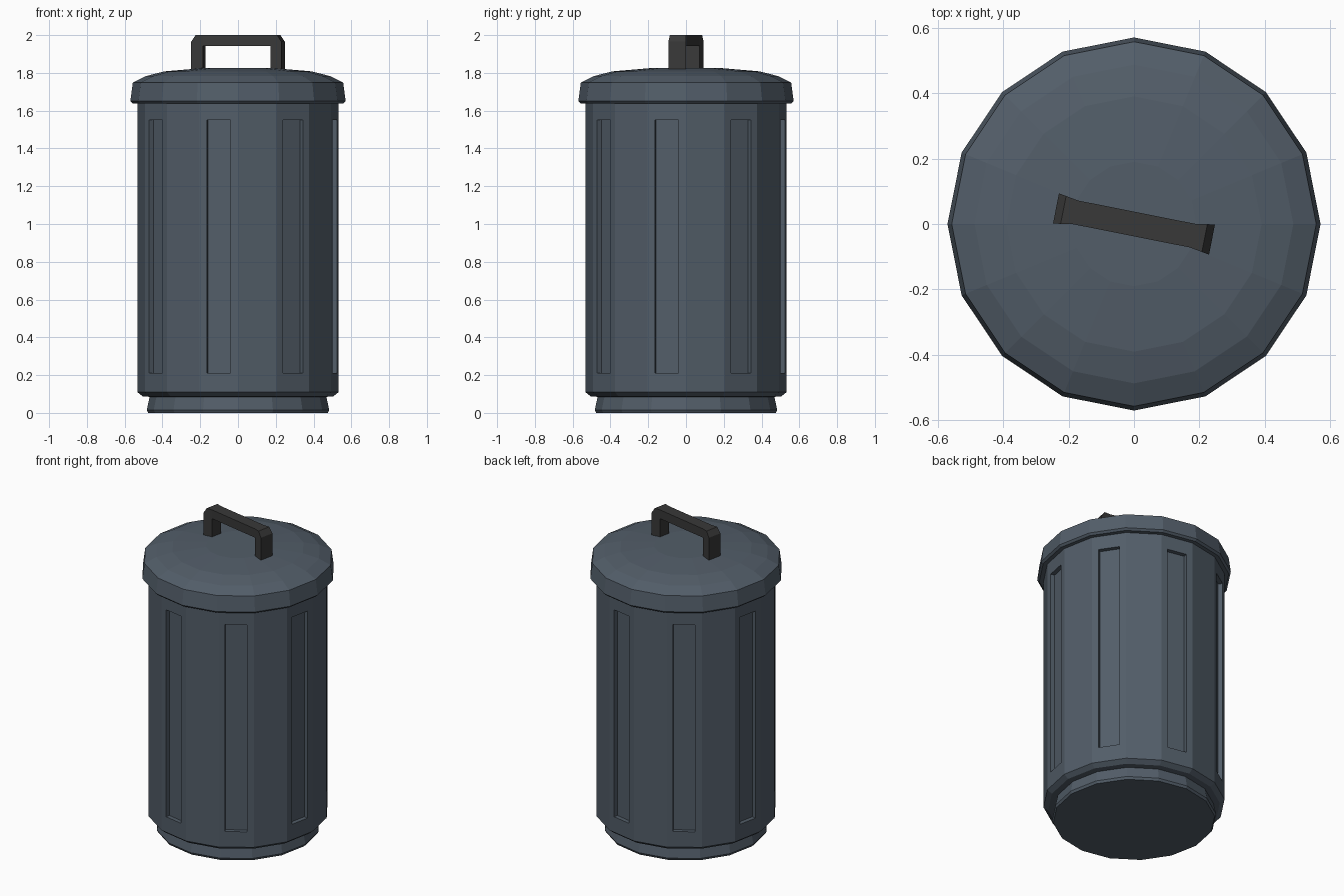
import bpy, bmesh, math

if "Cube" in bpy.data.objects:
    bpy.data.objects.remove(bpy.data.objects["Cube"])

SIDES = 16


def material(name, color):
    m = bpy.data.materials.new(name)
    m.diffuse_color = color
    m.use_nodes = True
    m.node_tree.nodes["Principled BSDF"].inputs["Base Color"].default_value = m.diffuse_color
    return m


def finish(bm, name, mat):
    bmesh.ops.recalc_face_normals(bm, faces=bm.faces[:])
    me = bpy.data.meshes.new(name)
    bm.to_mesh(me)
    bm.free()
    me.materials.append(mat)
    ob = bpy.data.objects.new(name, me)
    bpy.context.collection.objects.link(ob)
    return ob


def lathe(profile):
    """Revolve (radius, z) points into a closed, faceted solid."""
    bm = bmesh.new()
    rings = []
    for r, z in profile:
        rings.append([bm.verts.new((r * math.cos(2 * math.pi * i / SIDES),
                                    r * math.sin(2 * math.pi * i / SIDES), z))
                      for i in range(SIDES)])
    for a, b in zip(rings, rings[1:]):
        for i in range(SIDES):
            j = (i + 1) % SIDES
            bm.faces.new((a[i], a[j], b[j], b[i]))
    bm.faces.new(rings[0][::-1])
    bm.faces.new(rings[-1])
    bm.normal_update()
    return bm


blue = material("blue_grey_metal", (0.085, 0.11, 0.14, 1))
dark = material("dark_handle", (0.04, 0.04, 0.04, 1))

# Body with foot, and a sunken vertical panel in every other facet
bm = lathe([(0.475, 0), (0.483, 0.015), (0.468, 0.085), (0.505, 0.088),
            (0.533, 0.11), (0.533, 1.66)])
panels = []
for f in bm.faces:
    c = f.calc_center_median()
    if abs(f.normal.z) < 0.01 and c.z > 0.5:
        k = int((math.degrees(math.atan2(c.y, c.x)) % 360) / 22.5)
        if k % 2 == 1:
            panels.append(f)
bmesh.ops.inset_individual(bm, faces=panels, thickness=0.057)
for f in panels:
    for v in f.verts:
        v.co.z = 0.21 if v.co.z < 0.8 else 1.55
bm.normal_update()
for f in panels:
    n = f.normal.copy()
    new = bmesh.ops.extrude_face_region(bm, geom=[f])["geom"]
    moved = [g for g in new if isinstance(g, bmesh.types.BMVert)]
    bmesh.ops.translate(bm, verts=moved, vec=n * -0.027)
    if f.is_valid:
        bm.faces.remove(f)
finish(bm, "can_body", blue)

# Domed lid with overhanging rim
finish(lathe([(0.558, 1.638), (0.57, 1.65), (0.557, 1.748), (0.487, 1.783),
              (0.39, 1.808), (0.19, 1.825)]), "lid", blue)

# Handle: arch profile whose width flares outwards over each leg
U_IN, U_OUT = 0.182, 0.243
outline = [(-U_OUT, 1.80), (-U_OUT, 1.965), (-0.22, 2.0), (-U_IN, 2.0),
           (U_IN, 2.0), (0.22, 2.0), (U_OUT, 1.965), (U_OUT, 1.80),
           (U_IN, 1.80), (U_IN, 1.943), (-U_IN, 1.943), (-U_IN, 1.80)]
bm = bmesh.new()
sides = []
for s in (-1, 1):
    vs = []
    for u, z in outline:
        flare = (abs(u) - U_IN) / (U_OUT - U_IN)
        vs.append(bm.verts.new((u, s * (0.037 + 0.010 * flare), z)))
    sides.append(vs)
    for idx in ((0, 1, 2, 3, 10, 11), (3, 4, 9, 10), (4, 5, 6, 7, 8, 9)):
        bm.faces.new([vs[i] for i in idx])
n = len(outline)
for i in range(n):
    j = (i + 1) % n
    bm.faces.new((sides[0][i], sides[0][j], sides[1][j], sides[1][i]))
handle = finish(bm, "lid_handle", dark)
handle.rotation_euler.z = math.radians(-11.25)
